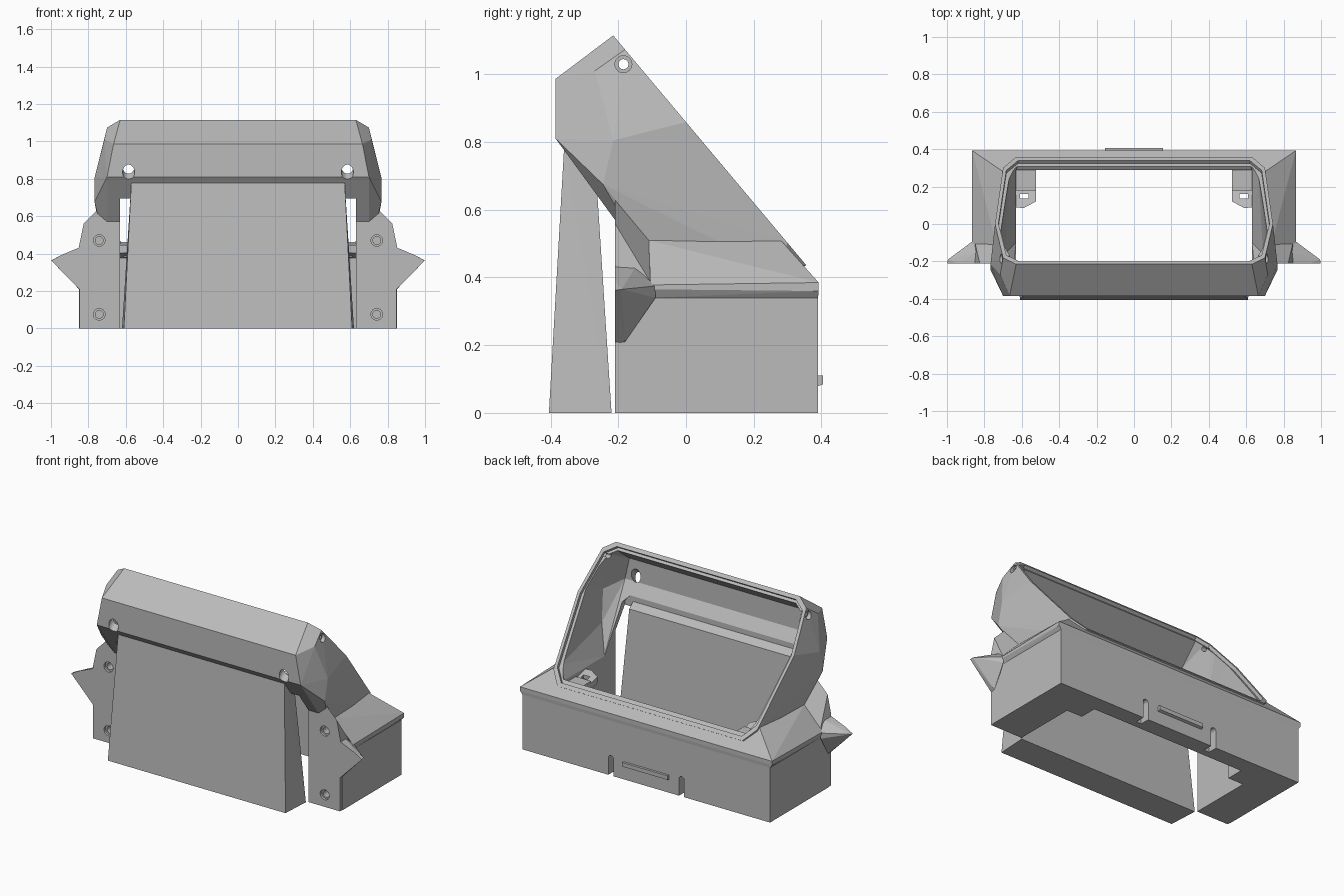
import bpy, bmesh
from mathutils import Vector

cube = bpy.data.objects.get("Cube")
if cube:
    bpy.data.objects.remove(cube, do_unlink=True)

grey = bpy.data.materials.new("light grey plastic")
grey.use_nodes = True
grey.diffuse_color = (0.5, 0.5, 0.5, 1)
grey.node_tree.nodes["Principled BSDF"].inputs["Base Color"].default_value = grey.diffuse_color


def finish(name, bm):
    bmesh.ops.recalc_face_normals(bm, faces=bm.faces)
    mesh = bpy.data.meshes.new(name)
    bm.to_mesh(mesh)
    bm.free()
    mesh.materials.append(grey)
    ob = bpy.data.objects.new(name, mesh)
    bpy.context.collection.objects.link(ob)
    return ob


def hull(name, points, side=0):
    """Convex solid; side 0 mirrors the points across x, otherwise flips to that side."""
    signs = (1, -1) if side == 0 else (side,)
    bm = bmesh.new()
    for s in signs:
        for x, y, z in points:
            bm.verts.new((s * x, y, z))
    res = bmesh.ops.convex_hull(bm, input=bm.verts)
    spare = {v for v in res["geom_interior"] + res["geom_unused"]
             if isinstance(v, bmesh.types.BMVert) and not v.link_faces}
    bmesh.ops.delete(bm, geom=list(spare), context="VERTS")
    bmesh.ops.dissolve_limit(bm, angle_limit=0.01, verts=bm.verts, edges=bm.edges)
    return finish(name, bm)


def box(name, x, y, z, side=1):
    return hull(name, [(a, b, c) for a in x for b in y for c in z], side)


def rod(name, centre, axis, radius, length):
    bm = bmesh.new()
    bmesh.ops.create_cone(bm, cap_ends=True, segments=24, radius1=radius,
                          radius2=radius, depth=length)
    rot = Vector(axis).to_track_quat("Z", "Y").to_matrix()
    bmesh.ops.rotate(bm, matrix=rot, verts=bm.verts)
    bmesh.ops.translate(bm, vec=centre, verts=bm.verts)
    return finish(name, bm)


def cut(ob, cutters):
    for c in cutters:
        mod = ob.modifiers.new("cut", "BOOLEAN")
        mod.operation, mod.solver, mod.object = "DIFFERENCE", "EXACT", c
    bpy.context.view_layer.update()
    deps = bpy.context.evaluated_depsgraph_get()
    mesh = bpy.data.meshes.new_from_object(ob.evaluated_get(deps))
    ob.modifiers.clear()
    ob.data = mesh


# Sloping screen plane and its rim outline
RIM = [(.63, -.215), (.70, -.18), (.743, 0), (.70, .30), (.635, .355)]
NORMAL = Vector((0, .766, .643))


def on_slope(x, y, lift=0):
    return Vector((x, y, 1.115 - 1.19 * (y + .215))) + NORMAL * lift


def outline(sx, sy, lift):
    return [on_slope(x * sx, .07 + (y - .07) * sy, lift) for x, y in RIM]


# Hood with raised rim
hood = hull("hood", outline(1, 1, 0) + [
    (.665, -.385, .987), (.715, -.27, 1.01), (.70, -.385, .81),
    (.767, -.215, .805), (.767, -.245, .675), (.75, -.2, .63),
    (.735, -.11, .51), (.70, -.1, .42), (.70, .27, .42), (.63, .33, .42)])

# Flared shoulder and base
shoulder = hull("shoulder", [
    (.85, -.105, .34), (.85, .39, .34), (.865, -.105, .365), (.865, -.105, .378),
    (.865, .392, .36), (.865, .392, .385), (.735, -.11, .51), (.70, .28, .51)])
base = box("base", (.85, -.85), (-.19, .39), (0, .345))

# Cavities shared by the body parts
screen_cavity = hull("screen_cavity", outline(.95, .89, 0) + outline(.95, .89, .1) + [
    (.63, -.345, .965), (.66, -.345, .83), (.72, -.215, .80), (.69, -.16, .62),
    (.63, -.1, .45), (.63, .29, .45)])
rim_recess = hull("rim_recess", outline(.975, .945, -.02) + outline(.975, .945, .1))
front_opening = hull("front_opening", [
    (x, y, z) for y in (-.3, .288) for x, z in ((.63, -.1), (.63, .72), (.57, .785))])
shared = [screen_cavity, rim_recess, front_opening]
cutters = list(shared)

hood_cuts, base_cuts = [], []
hood_cuts.append(rod("cross_hole", (0, -.185, 1.03), (1, 0, 0), .015, 2))
for s in (1, -1):
    hood_cuts.append(rod("cross_counterbore", (s * .75, -.185, 1.03), (1, 0, 0), .025, .12))
    hood_cuts.append(rod("hood_bore", (s * .585, -.36, .855), NORMAL, .032, .2))
    # Rounded slots in the foot of the back wall
    base_cuts.append(box("slot", (.225, .26), (.33, .5), (-.1, .105), s))
    base_cuts.append(rod("slot_top", (s * .2425, .415, .105), (0, 1, 0), .0175, .17))
cutters += hood_cuts + base_cuts

cut(hood, shared + hood_cuts)
cut(shoulder, shared)
cut(base, [front_opening] + base_cuts)

for s, label in ((1, "left"), (-1, "right")):
    # Front pillar with two counterbored screw holes
    pillar = hull(label + "_pillar", [
        (.6, -.21, 0), (.847, -.21, 0), (.85, -.21, .44), (.825, -.21, .56),
        (.752, -.21, .634), (.6, -.21, .634), (.6, -.1, 0), (.847, -.1, 0),
        (.85, -.1, .378), (.735, -.11, .51), (.6, -.11, .51)], s)
    holes = []
    for z in (.47, .075):
        holes.append(rod("screw_head", (s * .742, -.21, z), (0, 1, 0), .031, .03))
        holes.append(rod("screw_hole", (s * .742, -.21, z), (0, 1, 0), .021, .16))
    cut(pillar, [screen_cavity, front_opening] + holes)
    cut(base, holes)
    cutters += holes

    # Pointed side wing
    hull(label + "_wing", [
        (.83, -.21, .19), (.998, -.21, .362), (.945, -.21, .392), (.83, -.21, .44),
        (.85, -.18, .21), (.995, -.19, .365), (.86, -.09, .34), (.86, -.09, .375),
        (.84, -.15, .43)], s)

    # Inner corner post and slotted mounting ear
    box(label + "_corner_post", (.525, .64), (.18, .30), (0, .43), s)
    ear = hull(label + "_mounting_ear", [
        (x, y, z - .3 * (y - .1)) for z in (.40, .44)
        for x, y in ((.64, .09), (.59, .085), (.525, .12), (.525, .2), (.64, .2))], s)
    slot = box("ear_slot", (.565, .61), (.135, .16), (.2, .6), s)
    cut(ear, [slot])
    cutters.append(slot)

# Ledge on the back wall
hull("back_ledge", [(.155, .38, .075), (.155, .405, .085), (.155, .405, .11), (.155, .38, .11)])

# Tapered front panel
hull("front_panel", [
    (.61, -.405, 0), (.62, -.22, 0), (.57, -.36, .786), (.575, -.265, .694)])

for c in cutters:
    bpy.data.objects.remove(c, do_unlink=True)
